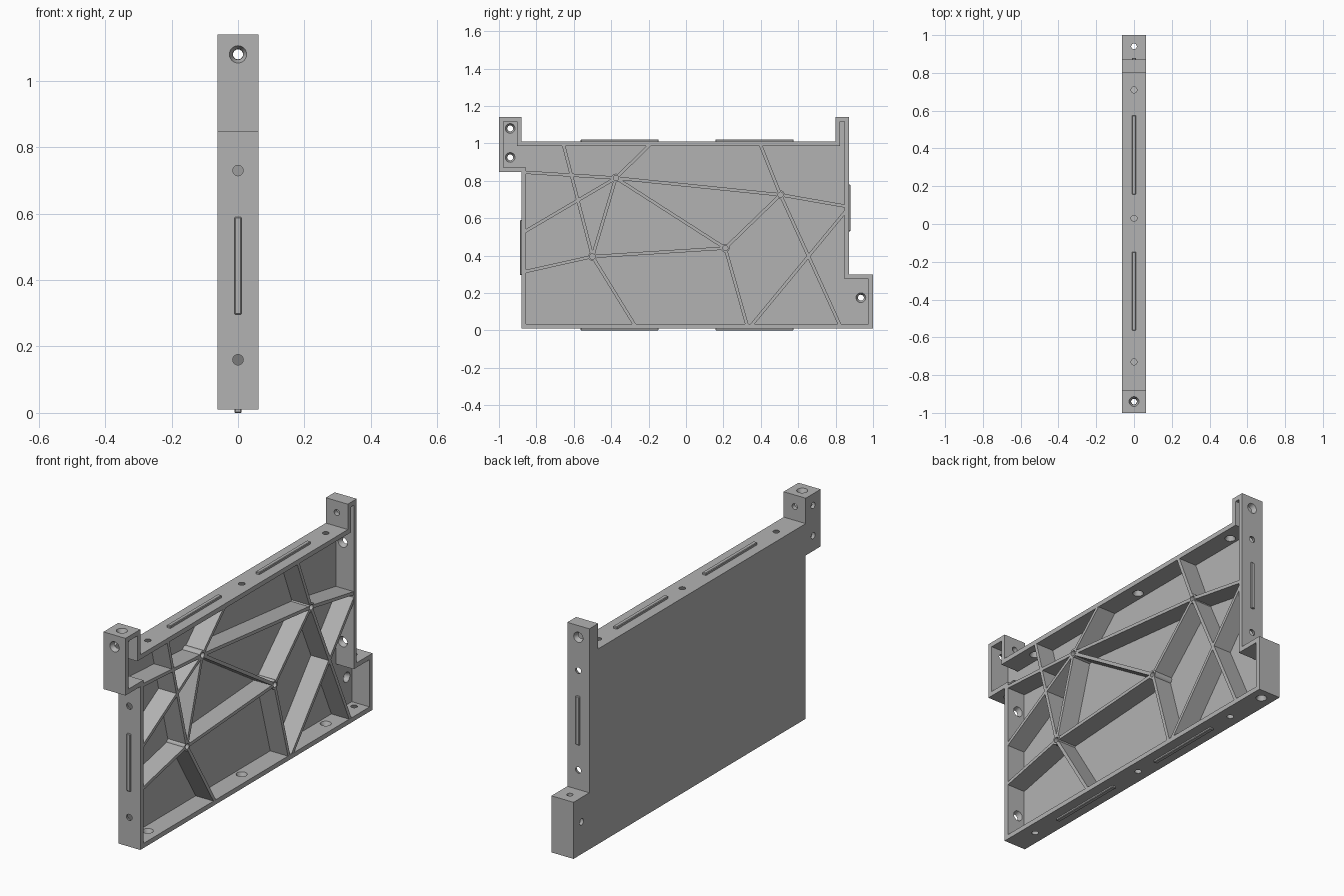
import bpy, bmesh
from mathutils import Vector, Matrix

if "Cube" in bpy.data.objects:
    bpy.data.objects.remove(bpy.data.objects["Cube"])

HALF = 0.0625          # half thickness of the panel
WALL = 0.024           # wall and floor thickness
FLOOR = -HALF + WALL

grey = bpy.data.materials.new("plain_grey")
grey.use_nodes = True
grey.diffuse_color = (0.45, 0.45, 0.45, 1)
grey.node_tree.nodes["Principled BSDF"].inputs["Base Color"].default_value = grey.diffuse_color


def make(name, bm, smooth=False):
    bmesh.ops.recalc_face_normals(bm, faces=bm.faces)
    me = bpy.data.meshes.new(name)
    bm.to_mesh(me)
    bm.free()
    me.materials.append(grey)
    ob = bpy.data.objects.new(name, me)
    bpy.context.collection.objects.link(ob)
    if smooth:
        smooth_edges(ob)
    return ob


def smooth_edges(ob):
    bpy.ops.object.select_all(action='DESELECT')
    ob.select_set(True)
    bpy.context.view_layer.objects.active = ob
    bpy.ops.object.shade_smooth_by_angle(angle=0.6)


def add_box(bm, lo, hi):
    lo, hi = Vector(lo), Vector(hi)
    size = Matrix.Diagonal((hi - lo).to_4d())
    size[3][3] = 1
    return bmesh.ops.create_cube(bm, size=1, matrix=Matrix.Translation((lo + hi) / 2) @ size)


def add_cone(bm, a, b, ra, rb):
    a, b = Vector(a), Vector(b)
    d = b - a
    turn = d.to_track_quat('Z', 'Y').to_matrix().to_4x4()
    bmesh.ops.create_cone(bm, cap_ends=True, segments=24, radius1=ra, radius2=rb,
                          depth=d.length + 0.004,
                          matrix=Matrix.Translation((a + b) / 2) @ turn)


# Panel tray: stepped outline, inset pocket open to the left side
outline = [(-0.88, 0.01), (1, 0.01), (1, 0.3), (0.872, 0.3), (0.872, 1.14), (0.80, 1.14),
           (0.80, 1.01), (-0.88, 1.01), (-0.88, 1.14), (-1, 1.14), (-1, 0.847), (-0.88, 0.847)]


def inset(points, t):
    result = []
    for i, p in enumerate(points):
        p = Vector(p)
        before = (p - Vector(points[i - 1])).normalized()
        after = (Vector(points[(i + 1) % len(points)]) - p).normalized()
        n = Vector((-before.y - after.y, before.x + after.x))
        result.append(p + n * t)
    return result


bm = bmesh.new()
loops = []
for x, pts in ((-HALF, outline), (HALF, outline),
               (HALF, inset(outline, WALL)), (FLOOR, inset(outline, WALL))):
    loops.append([bm.verts.new((x, p[0], p[1])) for p in pts])
for a, b in zip(loops, loops[1:]):
    for i in range(len(a)):
        j = (i + 1) % len(a)
        bm.faces.new((a[i], a[j], b[j], b[i]))
bm.faces.new(loops[0])
bm.faces.new(loops[-1])
tray = make("panel_tray", bm)

# Screw holes, narrow at one face and flared at the other
S, L = 0.015, 0.027
cut = bmesh.new()
for y in (-0.73, 0.03, 0.71):
    add_cone(cut, (0, y, 1.01), (0, y, 1.01 - WALL), S, L)
    add_cone(cut, (0, y, 0.01), (0, y, 0.01 + WALL), S, L)
for z in (0.16, 0.73):
    add_cone(cut, (0, -0.88, z), (0, -0.88 + WALL, z), S, L)
for z in (0.40, 0.91):
    add_cone(cut, (0, 0.872, z), (0, 0.872 - WALL, z), S, L)
for y, z in ((-0.94, 1.08), (-0.94, 0.925), (0.935, 0.175)):
    add_cone(cut, (-HALF, y, z), (FLOOR, y, z), S, L)
# End holes through both walls of the corner block and the post
add_cone(cut, (0, -1, 1.08), (0, -1 + WALL, 1.08), L, S)
add_cone(cut, (0, -0.88 - WALL, 1.08), (0, -0.88, 1.08), S, S)
add_cone(cut, (0, 0.80, 1.08), (0, 0.80 + WALL, 1.08), S, S)
add_cone(cut, (0, 0.872 - WALL, 1.08), (0, 0.872, 1.08), S, L)
# Vertical holes through the two corner blocks
add_cone(cut, (0, -0.94, 1.14), (0, -0.94, 1.14 - WALL), L, S)
add_cone(cut, (0, -0.94, 0.847), (0, -0.94, 0.847 + WALL), S, S)
add_cone(cut, (0, 0.94, 0.3), (0, 0.94, 0.3 - WALL), S, S)
add_cone(cut, (0, 0.94, 0.01), (0, 0.94, 0.01 + WALL), L, S)
cutter = make("hole_cutter", cut)
cutter.hide_render = True
mod = tray.modifiers.new("holes", 'BOOLEAN')
mod.operation = 'DIFFERENCE'
mod.solver = 'EXACT'
mod.object = cutter
bpy.context.view_layer.objects.active = tray
tray.select_set(True)
bpy.ops.object.modifier_apply(modifier="holes")
bpy.data.objects.remove(cutter)
smooth_edges(tray)

# Bosses where the ribs meet
bosses = {"A": (-0.375, 0.815), "B": (-0.5, 0.395), "C": (0.21, 0.44), "D": (0.505, 0.725)}
TOP = HALF - 0.0004
for key, (y, z) in bosses.items():
    bm = bmesh.new()
    rings = []
    for r, x in ((0.023, FLOOR - 0.002), (0.023, HALF), (0.014, HALF), (0.014, FLOOR - 0.002)):
        turn = Matrix.Translation((x, y, z)) @ Matrix.Rotation(1.5707963, 4, 'Y')
        rings.append(bmesh.ops.create_circle(bm, segments=24, radius=r, matrix=turn)["verts"])
    for a, b in zip(rings, rings[1:]):
        for i in range(24):
            j = (i + 1) % 24
            bm.faces.new((a[i], a[j], b[j], b[i]))
    make("boss_" + key.lower(), bm, True)

# Ribs between bosses and out to the walls
ribs = ["AB", "AC", "AD", "BC", "CD",
        ("A", (-0.868, 0.846)), ("A", (-0.185, 1.0)), ("A", (-0.868, 0.525)),
        ("B", (-0.868, 0.313)), ("B", (-0.27, 0.022)), ("B", (-0.657, 1.0)),
        ("C", (0.328, 0.022)), ("D", (0.395, 1.0)), ("D", (0.86, 0.663)),
        ("D", (0.826, 0.022)), ((0.86, 0.645), (0.345, 0.022))]
bm = bmesh.new()
for ends in ribs:
    a, b = (Vector(bosses.get(e, e)) for e in ends)
    d = (b - a).normalized()
    a += d * (0.018 if ends[0] in bosses else 0)
    b -= d * (0.018 if ends[1] in bosses else 0)
    verts = add_box(bm, (FLOOR - 0.002, 0, -0.0085), (TOP, (b - a).length, 0.0085))["verts"]
    place = Matrix(((1, 0, 0, 0), (0, d.x, -d.y, a.x), (0, d.y, d.x, a.y), (0, 0, 0, 1)))
    bmesh.ops.transform(bm, matrix=place, verts=verts)
make("ribs", bm)

# Slim locating strips on the four edges
W, E = 0.011, 0.006
strips = {
    "top_strip_front": ((-W, -0.563, 1.01 - E), (W, -0.147, 1.022)),
    "top_strip_back": ((-W, 0.157, 1.01 - E), (W, 0.575, 1.022)),
    "bottom_strip_front": ((-W, -0.563, 0), (W, -0.147, 0.01 + E)),
    "bottom_strip_back": ((-W, 0.157, 0), (W, 0.575, 0.01 + E)),
    "front_strip": ((-W, -0.888, 0.296), (W, -0.88 + E, 0.59)),
    "back_strip": ((-W, 0.872 - E, 0.53), (W, 0.88, 0.78)),
}
for name, (lo, hi) in strips.items():
    bm = bmesh.new()
    add_box(bm, lo, hi)
    ob = make(name, bm)
    bev = ob.modifiers.new("soft_edge", 'BEVEL')
    bev.width = 0.003
    bev.segments = 1
